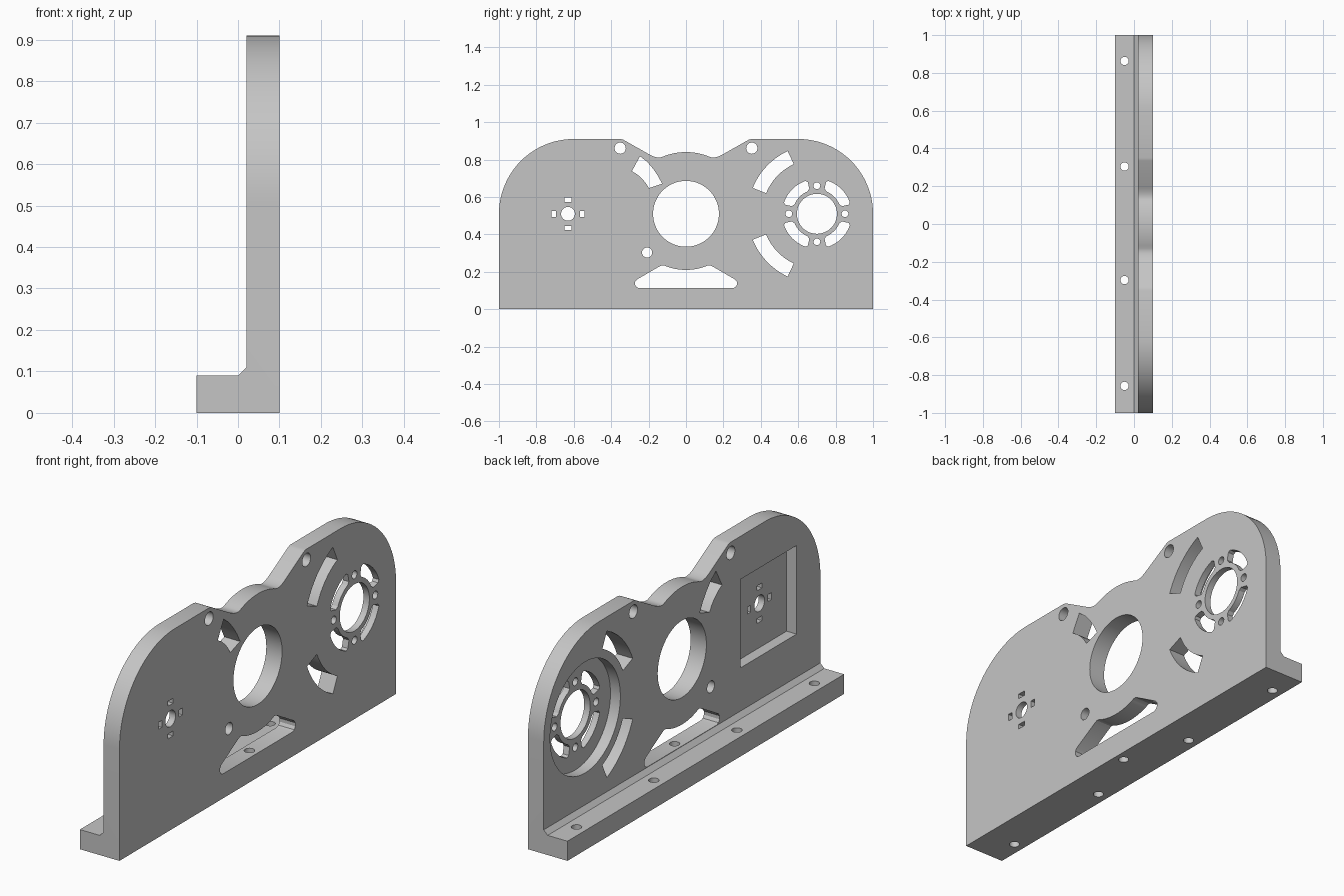
import bpy, bmesh
from math import sin, cos, radians

if "Cube" in bpy.data.objects:
    bpy.data.objects.remove(bpy.data.objects["Cube"])

MID = 0.51  # height of the three bore centres

grey = bpy.data.materials.new("plain grey")
grey.diffuse_color = (0.56, 0.56, 0.56, 1)
grey.use_nodes = True
grey.node_tree.nodes["Principled BSDF"].inputs["Base Color"].default_value = grey.diffuse_color


def arc(cy, cz, r, a0, a1, n):
    """Points along an arc, angles in degrees."""
    return [(cy + r * cos(radians(a0 + (a1 - a0) * i / n)),
             cz + r * sin(radians(a0 + (a1 - a0) * i / n))) for i in range(n + 1)]


def circle(cy, cz, r, n=32):
    return arc(cy, cz, r, 0, 360, n)[:-1]


def rect(cy, cz, w, h):
    return [(cy - w / 2, cz - h / 2), (cy + w / 2, cz - h / 2),
            (cy + w / 2, cz + h / 2), (cy - w / 2, cz + h / 2)]


def ring_slot(cy, cz, r0, r1, a0, a1, n=12):
    return arc(cy, cz, r1, a0, a1, n) + arc(cy, cz, r0, a1, a0, n)


def prisms(name, loops, lo, hi, axis="x"):
    """One object holding a prism for each outline, extruded along an axis."""
    place = {"x": lambda p, q, t: (t, p, q),
             "y": lambda p, q, t: (p, t, q),
             "z": lambda p, q, t: (p, q, t)}[axis]
    bm = bmesh.new()
    for pts in loops:
        bottom = [bm.verts.new(place(p, q, lo)) for p, q in pts]
        top = [bm.verts.new(place(p, q, hi)) for p, q in pts]
        bm.faces.new(bottom)
        bm.faces.new(top)
        for i in range(len(pts)):
            j = (i + 1) % len(pts)
            bm.faces.new((bottom[i], bottom[j], top[j], top[i]))
    bmesh.ops.recalc_face_normals(bm, faces=bm.faces)
    mesh = bpy.data.meshes.new(name)
    bm.to_mesh(mesh)
    bm.free()
    mesh.materials.append(grey)
    ob = bpy.data.objects.new(name, mesh)
    bpy.context.collection.objects.link(ob)
    return ob


def combine(target, tool, operation):
    bpy.context.view_layer.objects.active = target
    mod = target.modifiers.new(operation, "BOOLEAN")
    mod.operation, mod.object, mod.solver = operation, tool, "EXACT"
    bpy.ops.object.modifier_apply(modifier=mod.name)
    tool.hide_render = True
    bpy.data.objects.remove(tool)


# L-shaped section: upright plate with a mounting flange and chamfered corner
section = [(-0.1, 0), (0.1, 0), (0.1, 1.1), (0.02, 1.1),
           (0.02, 0.11), (0, 0.09), (-0.1, 0.09)]
bracket = prisms("motor_bracket", [section], -1.1, 1.1, "y")

# Plate silhouette: right half, then mirrored
half = [(1, -0.1)] + arc(0.6, MID, 0.4, 0, 90, 24)
half += [(0.35, 0.91), (0.335, 0.906), (0.19, 0.824), (0.172, 0.816),
         (0.155, 0.812), (0.14, 0.811)]
half += arc(0, MID, 0.33, 67, 90, 8)
outline = half + [(-y, z) for y, z in half[-2::-1]]
combine(bracket, prisms("silhouette", [outline], -0.3, 0.3), "INTERSECT")

# Through openings: centre bore, bolt holes and locating hole
holes = [circle(0, MID, 0.176, 64),
         circle(-0.352, 0.861, 0.03), circle(0.352, 0.861, 0.03),
         circle(-0.208, 0.303, 0.027)]

# Small shaft hole with four rectangular slots
holes.append(circle(-0.631, MID, 0.037))
for s in (-1, 1):
    holes.append(rect(-0.631, MID + s * 0.075, 0.037, 0.022))
    holes.append(rect(-0.631 + s * 0.075, MID, 0.024, 0.032))

# Bearing bore with vents and screw holes around it
holes.append(circle(0.7, MID, 0.107, 48))
for k in range(4):
    a = 90 * k
    holes.append(circle(0.7 + 0.15 * cos(radians(a)), MID + 0.15 * sin(radians(a)), 0.018, 20))
    m = a + 45
    holes.append(arc(0.7, MID, 0.186, m - 26, m + 26, 10)
                 + arc(0.7, MID, 0.176, m + 29, m + 29, 1)[:1]
                 + arc(0.7, MID, 0.14, m + 28, m + 28, 1)[:1]
                 + arc(0.7, MID, 0.13, m + 22, m - 22, 8)
                 + arc(0.7, MID, 0.14, m - 28, m - 28, 1)[:1]
                 + arc(0.7, MID, 0.176, m - 29, m - 29, 1)[:1])

# Large curved slots, and the short curved slot on the other side
holes.append(ring_slot(0.7, MID, 0.293, 0.37, 115, 158))
holes.append(ring_slot(0.7, MID, 0.293, 0.37, 202, 245))
holes.append([(-0.246, 0.818), (-0.208, 0.788), (-0.176, 0.751), (-0.15, 0.713),
              (-0.128, 0.671), (-0.198, 0.647), (-0.214, 0.673), (-0.235, 0.698),
              (-0.26, 0.72), (-0.289, 0.738)])

# Lower window with a concave upper edge
side = [(0.25, 0.112), (0.264, 0.117), (0.272, 0.13), (0.272, 0.146), (0.262, 0.159),
        (0.143, 0.228), (0.128, 0.235), (0.115, 0.234)]
window = side + arc(0, MID, 0.3, 291, 249, 14) + [(-y, z) for y, z in reversed(side)]
holes.append(window)
combine(bracket, prisms("through_cutters", holes, -0.3, 0.3), "DIFFERENCE")

# Shallow pockets on the flange side: square and round
pockets = [rect(-0.625, MID, 0.405, 0.405), circle(0.7, MID, 0.254, 72)]
combine(bracket, prisms("pocket_cutters", pockets, -0.05, 0.07), "DIFFERENCE")

# Vertical mounting holes in the flange and one under the window
mounts = [circle(-0.05, y, 0.022, 24) for y in (-0.857, -0.297, 0.304, 0.863)]
mounts.append(circle(0.058, 0, 0.022, 24))
combine(bracket, prisms("mount_cutters", mounts, -0.1, 0.15, "z"), "DIFFERENCE")

# Smooth curved walls, sharp edges
bpy.ops.object.select_all(action="DESELECT")
bracket.select_set(True)
bpy.context.view_layer.objects.active = bracket
bpy.ops.object.shade_smooth_by_angle(angle=radians(25))
